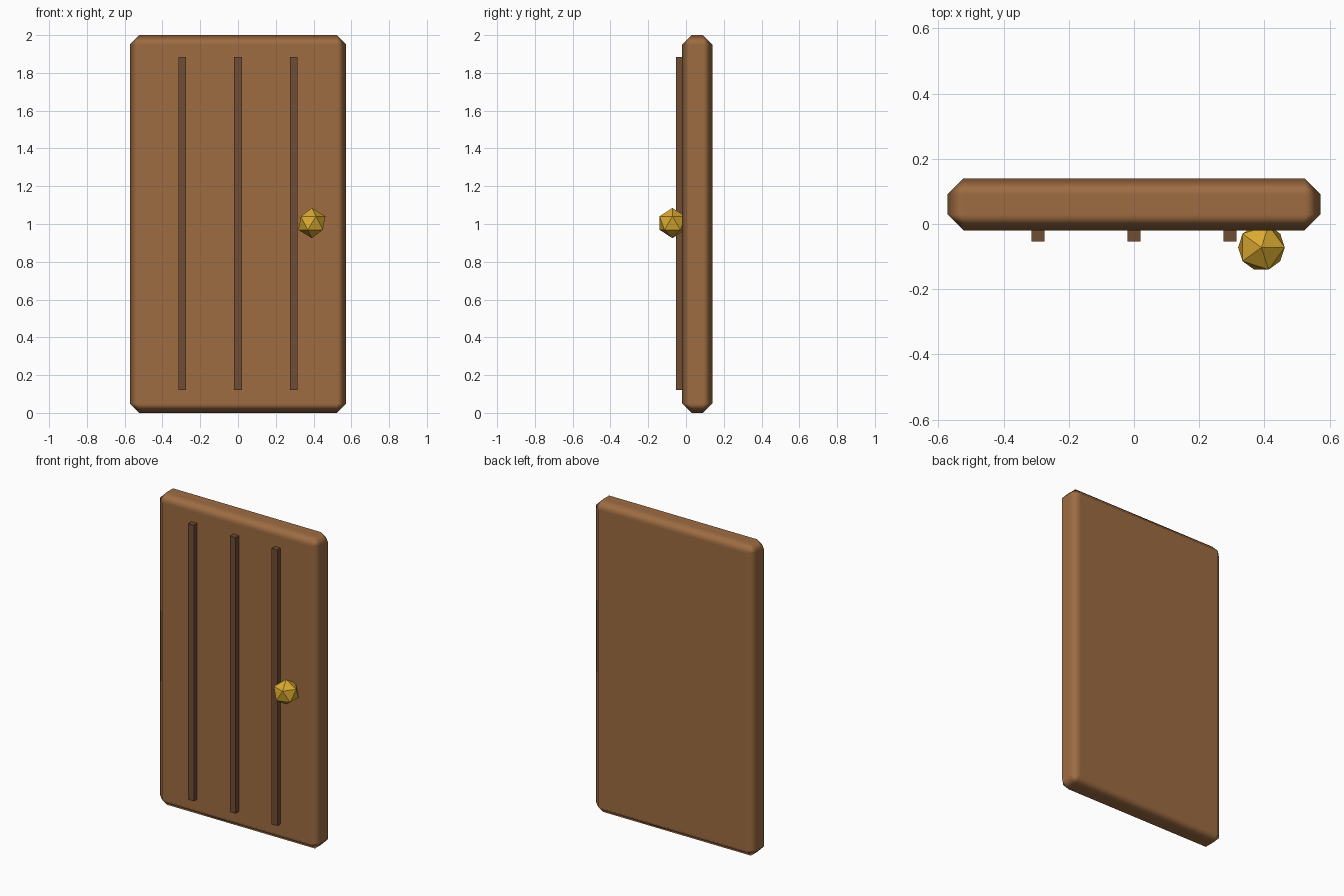
import bpy

if "Cube" in bpy.data.objects:
    bpy.data.objects.remove(bpy.data.objects["Cube"])


def material(name, colour):
    m = bpy.data.materials.new(name)
    m.diffuse_color = (*colour, 1)
    m.use_nodes = True
    m.node_tree.nodes["Principled BSDF"].inputs["Base Color"].default_value = m.diffuse_color
    return m


wood = material("warm brown wood", (0.34, 0.15, 0.055))
dark = material("dark brown wood", (0.165, 0.075, 0.036))
gold = material("gold", (0.70, 0.40, 0.03))


def box(name, lo, hi, mat):
    centre = [(a + b) / 2 for a, b in zip(lo, hi)]
    bpy.ops.mesh.primitive_cube_add(size=1, location=centre)
    ob = bpy.context.object
    ob.name = name
    ob.scale = [b - a for a, b in zip(lo, hi)]
    bpy.ops.object.transform_apply(location=False, rotation=False, scale=True)
    ob.data.materials.append(mat)
    return ob


# Door slab with a single wide chamfer, softly shaded
door = box("door_panel", (-0.573, -0.02, 0), (0.573, 0.14, 2), wood)
bpy.ops.object.shade_smooth()
bevel = door.modifiers.new("chamfer", 'BEVEL')
bevel.width = 0.05
bevel.segments = 1
bevel.limit_method = 'NONE'
bevel.harden_normals = True

# Three vertical battens running through the slab, just short of its back
for i, x in enumerate((-0.295, 0, 0.295)):
    box(f"batten_{i + 1}", (x - 0.02, -0.053, 0.12), (x + 0.02, 0.139, 1.885), dark)

# Faceted knob
bpy.ops.mesh.primitive_ico_sphere_add(subdivisions=1, radius=0.08,
                                      location=(0.391, -0.072, 1.005))
knob = bpy.context.object
knob.name = "door_knob"
knob.data.materials.append(gold)
